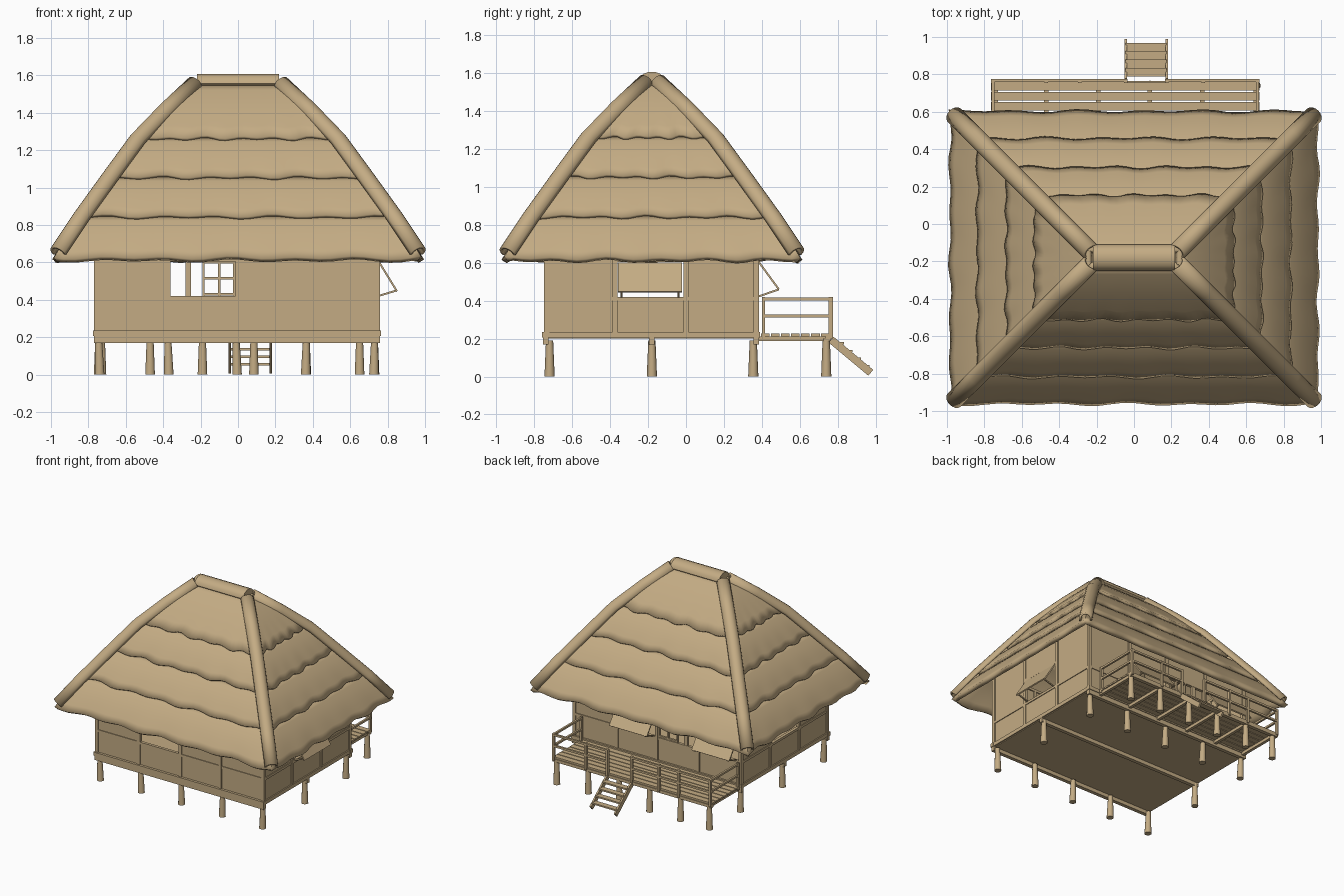
import bpy, bmesh, math
from mathutils import Vector, Matrix

if "Cube" in bpy.data.objects:
    bpy.data.objects.remove(bpy.data.objects["Cube"])

tan = bpy.data.materials.new("straw_tan")
tan.use_nodes = True
COLOR = (0.55, 0.41, 0.23, 1)
tan.diffuse_color = COLOR
tan.node_tree.nodes["Principled BSDF"].inputs["Base Color"].default_value = COLOR

RIDGE_Y = -0.18


def finish(name, bm, smooth=False, thickness=0):
    mesh = bpy.data.meshes.new(name)
    bm.to_mesh(mesh)
    bm.free()
    mesh.materials.append(tan)
    ob = bpy.data.objects.new(name, mesh)
    bpy.context.collection.objects.link(ob)
    if smooth:
        bpy.ops.object.select_all(action='DESELECT')
        ob.select_set(True)
        bpy.context.view_layer.objects.active = ob
        bpy.ops.object.shade_smooth_by_angle(angle=math.radians(40))
    if thickness:
        mod = ob.modifiers.new("thickness", 'SOLIDIFY')
        mod.thickness = thickness
        mod.offset = -1
    return ob


def box(name, x0, x1, y0, y1, z0, z1):
    bm = bmesh.new()
    size = Matrix.Diagonal((x1 - x0, y1 - y0, z1 - z0, 1))
    mid = Matrix.Translation(((x0 + x1) / 2, (y0 + y1) / 2, (z0 + z1) / 2))
    bmesh.ops.create_cube(bm, size=1, matrix=mid @ size)
    return finish(name, bm)


def frame(a, b):
    axis = (b - a).normalized()
    ref = Vector((0, 0, 1)) if abs(axis.z) < 0.99 else Vector((0, 1, 0))
    side = axis.cross(ref).normalized()
    return axis, side, side.cross(axis)


def beam(name, a, b, width, height):
    a, b = Vector(a), Vector(b)
    axis, side, up = frame(a, b)
    rot = Matrix((axis, side, up)).transposed().to_4x4()
    size = Matrix.Diagonal(((b - a).length, width, height, 1))
    bm = bmesh.new()
    bmesh.ops.create_cube(bm, size=1, matrix=Matrix.Translation((a + b) / 2) @ rot @ size)
    return finish(name, bm)


def stilt(name, x, y, top, lean=0):
    bm = bmesh.new()
    bmesh.ops.create_cone(bm, cap_ends=True, segments=10, radius1=0.027, radius2=0.019,
                          depth=top, matrix=Matrix.Translation((x, y, top / 2)))
    for v in bm.verts:
        if v.co.z < top / 2:
            v.co.x += lean
    return finish(name, bm, True)


# Thatch tiers: wavy rings of four sloping sides
def tier(name, low, high, thickness, phase):
    n, rows = 32, 6
    bm = bmesh.new()
    rings = []
    for j in range(rows + 1):
        v = j / rows
        ring = []
        for a in range(4 * n):
            s, u = a // n, -1 + 2 * (a % n) / n
            turn = 2 * math.pi * a / (4 * n)
            wave = math.sin(23 * turn + phase) + 0.6 * math.sin(14 * turn + 2 * phase)
            fade = (1 - v) ** 2
            d = low[0] + (high[0] - low[0]) * v + 0.006 * wave * fade
            z = low[1] + (high[1] - low[1]) * v + 0.02 * math.sin(math.pi * v) - 0.006 * wave * fade
            normal = Vector(((0, -1, 0), (1, 0, 0), (0, 1, 0), (-1, 0, 0))[s])
            along = Vector((-normal.y, normal.x, 0))
            out, half = (d, d + 0.2) if s % 2 == 0 else (d + 0.2, d)
            ring.append(bm.verts.new(Vector((0, RIDGE_Y, z)) + normal * out + along * u * half))
        rings.append(ring)
    for lo, hi in zip(rings, rings[1:]):
        for a in range(4 * n):
            b = (a + 1) % (4 * n)
            bm.faces.new((lo[a], lo[b], hi[b], hi[a]))
    return finish(name, bm, True, thickness)


edges = [(0.785, 0.625), (0.64, 0.85), (0.485, 1.06), (0.335, 1.27), (0.04, 1.56)]
for i in range(4):
    d, z = edges[i + 1]
    top = (d - 0.03, z + 0.0) if i < 3 else (d, z)
    tier("thatch_tier_%d" % (i + 1), edges[i], top, 0.035 if i == 0 else 0.028, i * 1.7)


# Rounded straw rolls over hips and ridge
def half_roll(name, path, radius, spread, thickness):
    path = [Vector(p) for p in path]
    bm = bmesh.new()
    rings = []
    for i, p in enumerate(path):
        _, side, up = frame(path[max(i - 1, 0)], path[min(i + 1, len(path) - 1)])
        ring = []
        for k in range(11):
            t = math.radians(-spread + (180 + 2 * spread) * k / 10)
            ring.append(bm.verts.new(p + radius * (math.cos(t) * side + math.sin(t) * up)))
        rings.append(ring)
    for r, q in zip(rings, rings[1:]):
        for k in range(10):
            bm.faces.new((r[k], q[k], q[k + 1], r[k + 1]))
    centre = sum(path, Vector()) / len(path)
    bm.normal_update()
    for f in bm.faces:
        if f.normal.z < 0 and f.calc_center_median().z > centre.z + radius / 2 and len(path) == 2:
            f.normal_flip()
    bm.normal_update()
    if sum(f.normal.z * f.calc_area() for f in bm.faces) < 0:
        bmesh.ops.reverse_faces(bm, faces=bm.faces[:])
    return finish(name, bm, True, thickness)


hip = [(0.76, 0.65), (0.64, 0.83), (0.485, 1.045), (0.335, 1.25), (0.18, 1.41), (0.03, 1.55)]
for sx in (-1, 1):
    for sy in (-1, 1):
        half_roll("hip_roll", [(sx * (d + 0.2), RIDGE_Y + sy * d, z) for d, z in hip], 0.05, 15, 0.015)
ridge = bmesh.new()
bmesh.ops.create_cone(ridge, cap_ends=True, segments=14, radius1=0.07, radius2=0.07, depth=0.44,
                      matrix=Matrix.Translation((0, RIDGE_Y, 1.555)) @ Matrix.Rotation(math.pi / 2, 4, 'Y'))
for v in ridge.verts:
    v.co.z = 1.555 + (v.co.z - 1.555) * (0.78 if v.co.z > 1.555 else 0.25)
finish("ridge_cap", ridge, True)

# Floor and under-floor beams
box("floor", -0.755, 0.75, -0.74, 0.38, 0.2, 0.225)
for y in (-0.74, -0.18, 0.37):
    box("floor_beam", -0.77, 0.76, y - 0.015, y + 0.015, 0.17, 0.205)
for y in (-0.745, 0.375):
    box("sill_beam", -0.775, 0.765, y - 0.016, y + 0.016, 0.205, 0.235)
for x in (-0.755, 0.745):
    box("side_sill_beam", x - 0.016, x + 0.016, -0.76, 0.39, 0.205, 0.235)

# Stilts
for x in (-0.745, -0.375, -0.01, 0.365, 0.73):
    for y in (-0.72, 0.355):
        stilt("house_stilt", x, y, 0.19, 0.005 if x < 0 else -0.003)
for x in (-0.745, 0.73):
    stilt("middle_stilt", x, RIDGE_Y, 0.19)
for x in (-0.73, -0.47, -0.19, 0.085, 0.365, 0.65):
    stilt("porch_stilt", x, 0.74, 0.2)

# Walls, each a row of bays, some with a window opening
TOP = 0.84


def wall(name, along_x, pos, stops, openings):
    def part(label, u0, u1, z0, z1, half):
        if along_x:
            return box(name + label, u0, u1, pos - half, pos + half, z0, z1)
        return box(name + label, pos - half, pos + half, u0, u1, z0, z1)
    for u0, u1 in zip(stops, stops[1:]):
        part("_lower_panel", u0, u1, 0.23, 0.41, 0.006)
        part("_upper_panel", u0, u1, 0.61 if u0 in openings else 0.41, TOP, 0.006)
        if u0 in openings:
            part("_lintel", u0, u1, 0.605, 0.625, 0.012)
    for u in stops:
        part("_post", u - 0.013, u + 0.013, 0.23, TOP, 0.014)
    part("_rail", stops[0], stops[-1], 0.4, 0.42, 0.012)
    part("_top_plate", stops[0], stops[-1], TOP - 0.02, TOP, 0.015)


x_stops = [-0.755, -0.375, 0.0, 0.36, 0.745]
y_stops = [-0.735, -0.375, 0.0, 0.37]
wall("front_wall", True, -0.735, x_stops, [-0.375])
wall("back_wall", True, 0.37, x_stops, [-0.755, -0.375, 0.0])
wall("right_wall", False, 0.745, y_stops, [-0.375])
wall("left_wall", False, -0.755, y_stops, [-0.375])

# Lattice shutter in the back wall
box("lattice_stile", -0.28, -0.25, 0.36, 0.38, 0.42, 0.61)
for x in (-0.185, -0.1, -0.02):
    box("lattice_upright", x - 0.006, x + 0.006, 0.36, 0.38, 0.42, 0.61)
for z in (0.43, 0.515, 0.6):
    box("lattice_bar", -0.185, -0.02, 0.362, 0.378, z - 0.006, z + 0.006)

# Propped awning shutters
beam("right_awning", (0.755, -0.19, 0.6), (0.85, -0.19, 0.445), 0.34, 0.01)
for y in (-0.34, -0.04):
    beam("right_awning_prop", (0.75, y, 0.42), (0.85, y, 0.45), 0.01, 0.01)
for x in (-0.565, 0.18):
    beam("back_awning", (x, 0.38, 0.61), (x, 0.49, 0.46), 0.34, 0.01)
    for side in (-0.15, 0.15):
        beam("back_awning_prop", (x + side, 0.375, 0.42), (x + side, 0.49, 0.46), 0.01, 0.01)

# Porch deck
for i in range(7):
    y = 0.395 + i * 0.053
    box("porch_plank", -0.765, 0.67, y, y + 0.046, 0.212, 0.226)
for x in (-0.74, -0.47, -0.19, 0.085, 0.365, 0.65):
    box("porch_joist", x - 0.012, x + 0.012, 0.37, 0.765, 0.188, 0.212)
box("porch_edge_beam", -0.765, 0.67, 0.735, 0.765, 0.188, 0.212)

# Porch railing, open at the ladder
for x in (-0.755, -0.47, -0.29, -0.045, 0.175, 0.37, 0.66):
    box("railing_post", x - 0.009, x + 0.009, 0.753, 0.775, 0.2, 0.42)
for x in (-0.755, 0.66):
    box("railing_end_post", x - 0.009, x + 0.009, 0.4, 0.418, 0.2, 0.42)
    for z in (0.32, 0.41):
        box("railing_side_rail", x - 0.008, x + 0.008, 0.4, 0.77, z - 0.008, z + 0.008)
for x0, x1 in ((-0.765, -0.045), (0.175, 0.67)):
    for z in (0.32, 0.41):
        box("railing_rail", x0, x1, 0.758, 0.774, z - 0.008, z + 0.008)

# Ladder
for x in (-0.045, 0.175):
    beam("ladder_stringer", (x, 0.765, 0.195), (x, 0.975, 0.02), 0.014, 0.04)
for i in range(4):
    y, z = 0.81 + 0.045 * i, 0.175 - 0.04 * i
    box("ladder_step", -0.045, 0.175, y - 0.022, y + 0.024, z - 0.006, z + 0.006)
